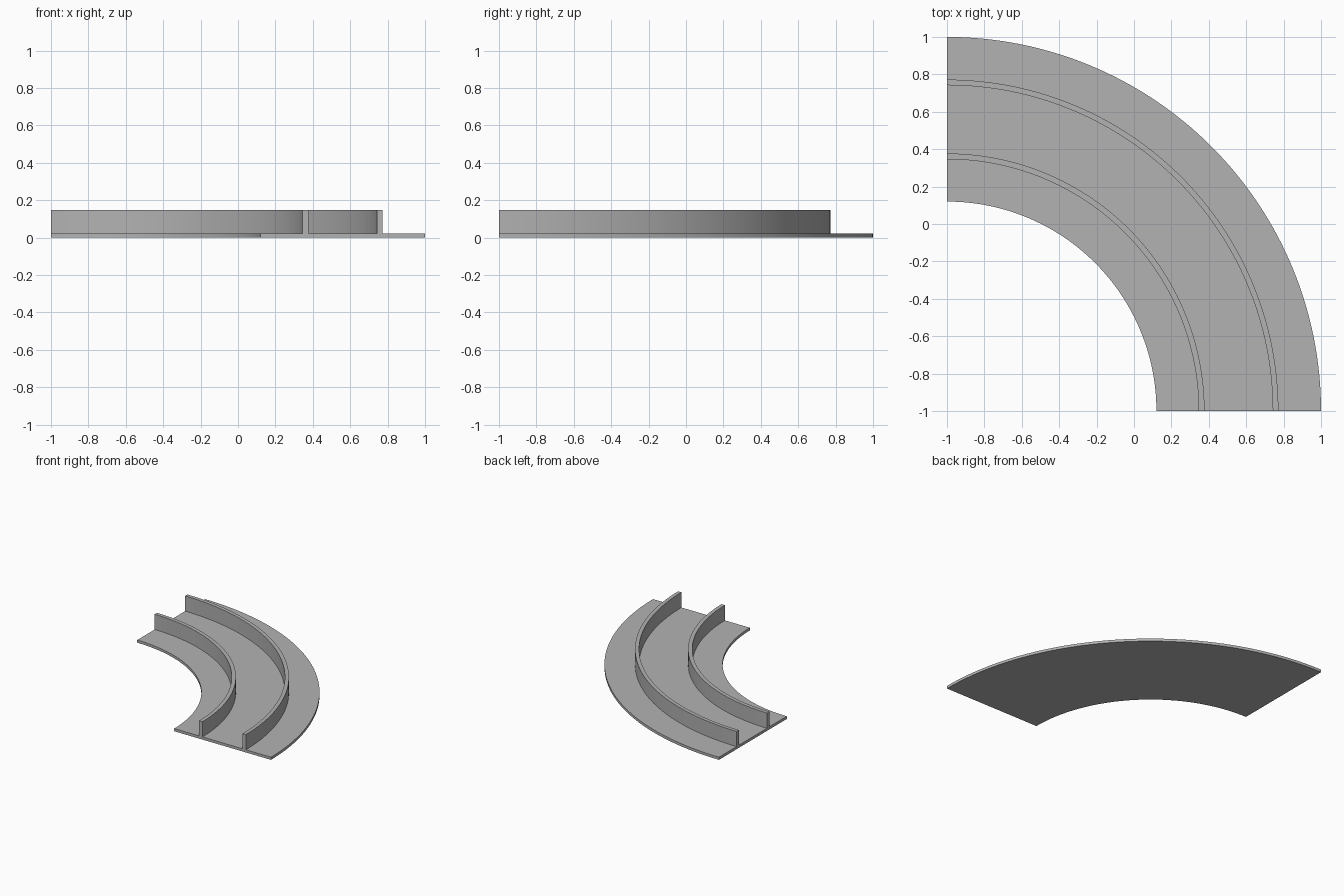
import bpy, bmesh, math

# Remove the default cube
cube = bpy.data.objects.get("Cube")
if cube:
    bpy.data.objects.remove(cube, do_unlink=True)

grey = bpy.data.materials.new("plain grey")
grey.use_nodes = True
colour = (0.45, 0.45, 0.45, 1)
grey.diffuse_color = colour
grey.node_tree.nodes["Principled BSDF"].inputs["Base Color"].default_value = colour

STEPS = 64
CENTRE = -1.0


def quarter_ring(name, inner, outer, bottom, top):
    """Sweep a rectangular section through a quarter turn and cap its ends."""
    bm = bmesh.new()
    section = [(inner, bottom), (outer, bottom), (outer, top), (inner, top)]
    rings = []
    for i in range(STEPS + 1):
        a = math.pi / 2 * i / STEPS
        rings.append([bm.verts.new((CENTRE + r * math.cos(a), CENTRE + r * math.sin(a), z))
                      for r, z in section])
    for a, b in zip(rings, rings[1:]):
        for k in range(4):
            n = (k + 1) % 4
            bm.faces.new((a[k], a[n], b[n], b[k]))
    bm.faces.new(rings[0])
    bm.faces.new(rings[-1])
    bmesh.ops.recalc_face_normals(bm, faces=bm.faces)
    mesh = bpy.data.meshes.new(name)
    bm.to_mesh(mesh)
    bm.free()
    mesh.materials.append(grey)
    obj = bpy.data.objects.new(name, mesh)
    bpy.context.collection.objects.link(obj)
    bpy.ops.object.select_all(action='DESELECT')
    obj.select_set(True)
    bpy.context.view_layer.objects.active = obj
    bpy.ops.object.shade_smooth_by_angle(angle=math.radians(30))


# Curved base plate and the two upright walls along it
quarter_ring("base_plate", 1.12, 2.0, 0, 0.022)
quarter_ring("inner_wall", 1.346, 1.377, 0.022, 0.147)
quarter_ring("outer_wall", 1.742, 1.772, 0.022, 0.147)
